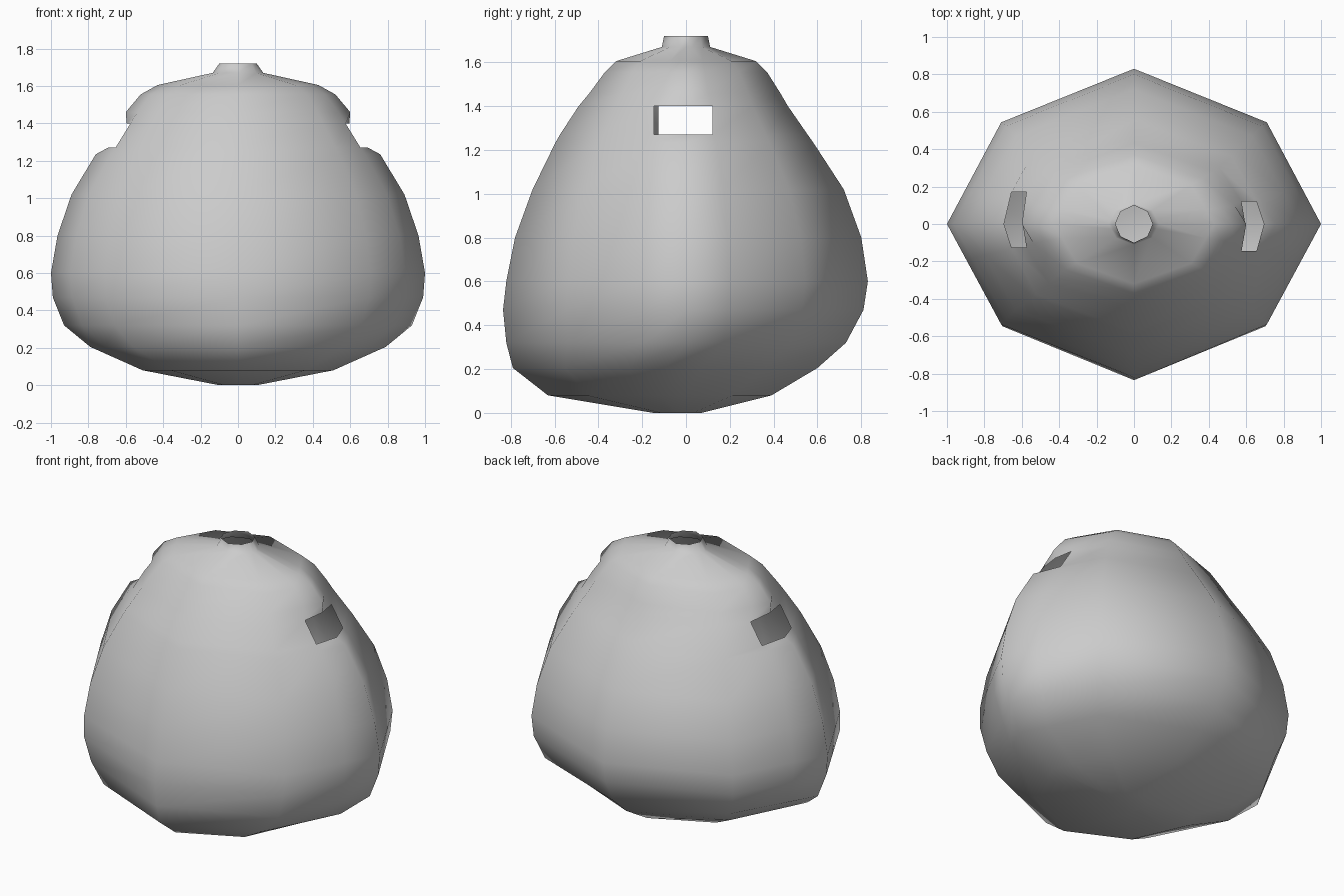
import bpy, bmesh
from mathutils import Vector

if "Cube" in bpy.data.objects:
    bpy.data.objects.remove(bpy.data.objects["Cube"])

# Body profile: height, half width, front y, back y
profile = [
    (0.00, 0.10, -0.15, 0.07), (0.08, 0.51, -0.63, 0.39), (0.205, 0.79, -0.79, 0.60),
    (0.32, 0.93, -0.82, 0.73), (0.47, 0.99, -0.835, 0.81), (0.60, 1.00, -0.82, 0.83),
    (0.80, 0.965, -0.78, 0.80), (1.02, 0.89, -0.70, 0.72), (1.235, 0.76, -0.595, 0.58),
    (1.27, 0.735, -0.575, 0.555), (1.40, 0.64, -0.49, 0.465), (1.46, 0.60, -0.44, 0.43),
    (1.555, 0.52, -0.37, 0.37), (1.605, 0.43, -0.32, 0.32),
    (1.67, 0.135, -0.11, 0.11), (1.72, 0.10, -0.10, 0.10)]
HOLE = 9  # ring at the bottom edge of the side openings
# Dented lip points of the openings: x at centre, x at corners
lips = {HOLE: (0.695, 0.655), HOLE + 1: (0.595, 0.575)}


def ring(i):
    """Eight-sided ring with two extra points beside each side corner."""
    z, rx, yf, yb = profile[i]
    mid = (yf + yb) / 2 if i < 3 else 0
    k = 0.71 if i < 14 else 0.72

    def diag(sx, y):
        return Vector((sx * rx * k, mid + (y - mid) * 0.655, z))

    east, west = Vector((rx, mid, z)), Vector((-rx, mid, z))
    ne, nw, sw, se = diag(1, yb), diag(-1, yb), diag(-1, yf), diag(1, yf)
    pts = [east, east.lerp(ne, 0.36), ne, Vector((0, yb, z)), nw, west.lerp(nw, 0.36),
           west, west.lerp(sw, 0.36), sw, Vector((0, yf, z)), se, east.lerp(se, 0.36)]
    if i in lips:
        centre, corner = lips[i]
        pts[0].x, pts[6].x = centre, -centre
        for j, y in ((1, 0.12), (11, -0.145), (5, 0.17), (7, -0.125)):
            pts[j].x = corner if j in (1, 11) else -corner
            pts[j].y = y
    return pts


# Hollow jar body, lofted with a neck and two side openings
bm = bmesh.new()
rings = [[bm.verts.new(p) for p in ring(i)] for i in range(len(profile))]
bm.faces.new(list(reversed(rings[0])))
n = 12
for i in range(len(rings) - 1):
    for j in range(n):
        if i == HOLE and j in (0, 11, 5, 6):
            continue
        k = (j + 1) % n
        bm.faces.new((rings[i][j], rings[i][k], rings[i + 1][k], rings[i + 1][j]))

mesh = bpy.data.meshes.new("jar_body")
bm.to_mesh(mesh)
bm.free()
body = bpy.data.objects.new("jar_body", mesh)
bpy.context.collection.objects.link(body)
for p in mesh.polygons:
    p.use_smooth = True
